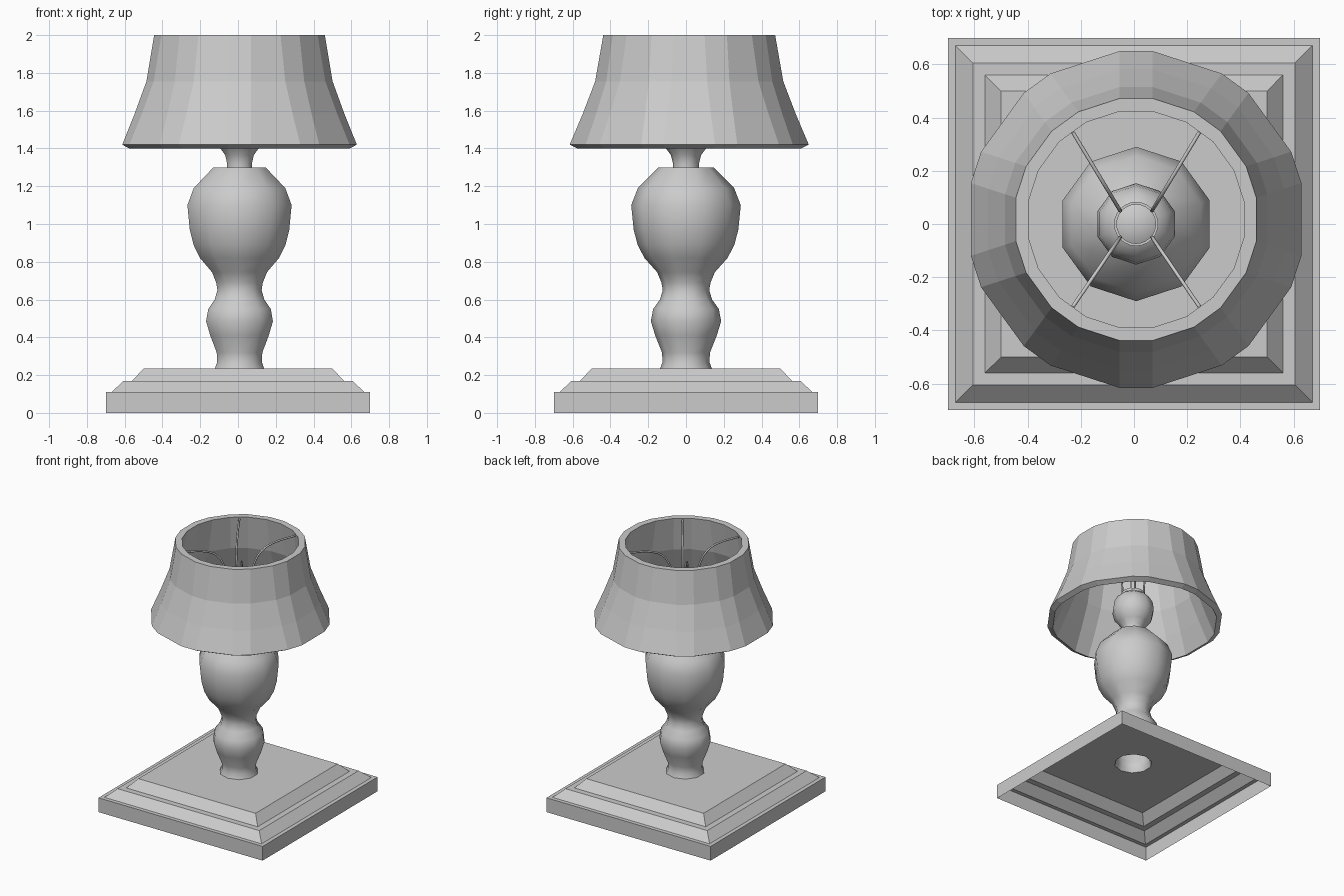
import bpy, bmesh
from math import pi, cos, sin, radians

if "Cube" in bpy.data.objects:
    bpy.data.objects.remove(bpy.data.objects["Cube"])


def finish(name, bm, smooth=None, loc=(0, 0, 0)):
    bmesh.ops.recalc_face_normals(bm, faces=bm.faces)
    me = bpy.data.meshes.new(name)
    bm.to_mesh(me)
    bm.free()
    ob = bpy.data.objects.new(name, me)
    ob.location = loc
    bpy.context.collection.objects.link(ob)
    if smooth:
        bpy.ops.object.select_all(action='DESELECT')
        bpy.context.view_layer.objects.active = ob
        ob.select_set(True)
        bpy.ops.object.shade_smooth_by_angle(angle=radians(smooth))
    return ob


def loft(bm, rings, closed=False):
    """Skin a list of equal-length point rings with quads."""
    vs = [[bm.verts.new(p) for p in ring] for ring in rings]
    pairs = list(zip(vs, vs[1:])) + ([(vs[-1], vs[0])] if closed else [])
    for a, b in pairs:
        for i in range(len(a)):
            j = (i + 1) % len(a)
            bm.faces.new((a[i], a[j], b[j], b[i]))
    return vs


def circle(r, z, n=10):
    return [(r * cos(pi / 2 + 2 * pi * i / n), r * sin(pi / 2 + 2 * pi * i / n), z) for i in range(n)]


def square(h, z):
    return [(h, h, z), (-h, h, z), (-h, -h, z), (h, -h, z)]


def bevelled_decagon(a, z, w=0.062):
    """Decagon with each corner cut by a short side of half width w."""
    pts = []
    for i in range(10):
        t = pi / 2 + i * pi / 5
        for s in (-w, w):
            pts.append((a * cos(t) - s * sin(t), a * sin(t) + s * cos(t), z))
    return pts


def loop_edges(bm, vs):
    n = len(vs)
    return [bm.edges.get((vs[i], vs[(i + 1) % n])) or bm.edges.new((vs[i], vs[(i + 1) % n])) for i in range(n)]


CX = 0.008

# Stepped square base: open shell with a hole under the stem
bm = bmesh.new()
steps = [(0.70, 0), (0.70, 0.11), (0.67, 0.11), (0.605, 0.17), (0.56, 0.17), (0.50, 0.235)]
rings = loft(bm, [square(h, z) for h, z in steps])
hole = [bm.verts.new((x + CX, y, z)) for x, y, z in circle(0.135, 0.235)]
bmesh.ops.triangle_fill(bm, edges=loop_edges(bm, rings[-1]) + loop_edges(bm, hole), use_beauty=True)
finish("base", bm)

# Turned ten-sided stem
bm = bmesh.new()
stem = [(0.137, 0.235), (0.124, 0.27), (0.127, 0.32), (0.163, 0.41), (0.186, 0.485), (0.174, 0.55),
        (0.138, 0.6), (0.123, 0.65), (0.13, 0.69), (0.153, 0.745), (0.22, 0.82), (0.256, 0.89),
        (0.277, 0.97), (0.29, 1.10), (0.255, 1.19), (0.145, 1.30)]
loft(bm, [circle(r, z) for r, z in stem])
finish("stem", bm, 60, (CX, 0, 0))

# Flat stem top, neck and round lamp bulb
bm = bmesh.new()
bulb = [(0.145, 1.30), (0.07, 1.30), (0.07, 1.325), (0.08, 1.365), (0.106, 1.40), (0.138, 1.44),
        (0.153, 1.50), (0.144, 1.56), (0.118, 1.605), (0.078, 1.635), (0.03, 1.65)]
v = loft(bm, [circle(r, z) for r, z in bulb])
bm.faces.new(v[-1])
finish("bulb", bm, 60, (CX, 0, 0))

# Thin ring that carries the shade wires
bm = bmesh.new()
loft(bm, [circle(r, z, 24) for r, z in [(0.083, 1.62), (0.083, 1.65), (0.073, 1.65), (0.073, 1.62)]], True)
finish("wire_ring", bm, 40, (CX, 0, 0))

# Faceted flared shade with wall thickness
bm = bmesh.new()
shade = [(0.633, 1.42), (0.565, 1.58), (0.498, 1.755), (0.455, 2.0),
         (0.406, 2.0), (0.452, 1.74), (0.522, 1.563), (0.593, 1.40)]
loft(bm, [bevelled_decagon(a, z) for a, z in shade], True)
finish("shade", bm, None, (CX, 0.017, 0))

# Four arched wires from the ring to the shade
arch = [(0, 1.63), (0.01, 1.74), (0.09, 1.83), (0.25, 1.915), (0.5, 1.96), (1, 1.985)]
for sx in (-1, 1):
    for sy in (-1, 1):
        cu = bpy.data.curves.new("shade_wire", 'CURVE')
        cu.dimensions = '3D'
        cu.bevel_depth = 0.007
        cu.bevel_resolution = 1
        cu.resolution_u = 3
        sp = cu.splines.new('BEZIER')
        sp.bezier_points.add(len(arch) - 1)
        x0, y0, x1, y1 = sx * 0.06, sy * 0.05, sx * 0.238, 0.017 + sy * 0.328
        for p, (t, z) in zip(sp.bezier_points, arch):
            p.co = (CX + x0 + (x1 - x0) * t, y0 + (y1 - y0) * t, z)
            p.handle_left_type = p.handle_right_type = 'AUTO'
        ob = bpy.data.objects.new("shade_wire", cu)
        bpy.context.collection.objects.link(ob)
